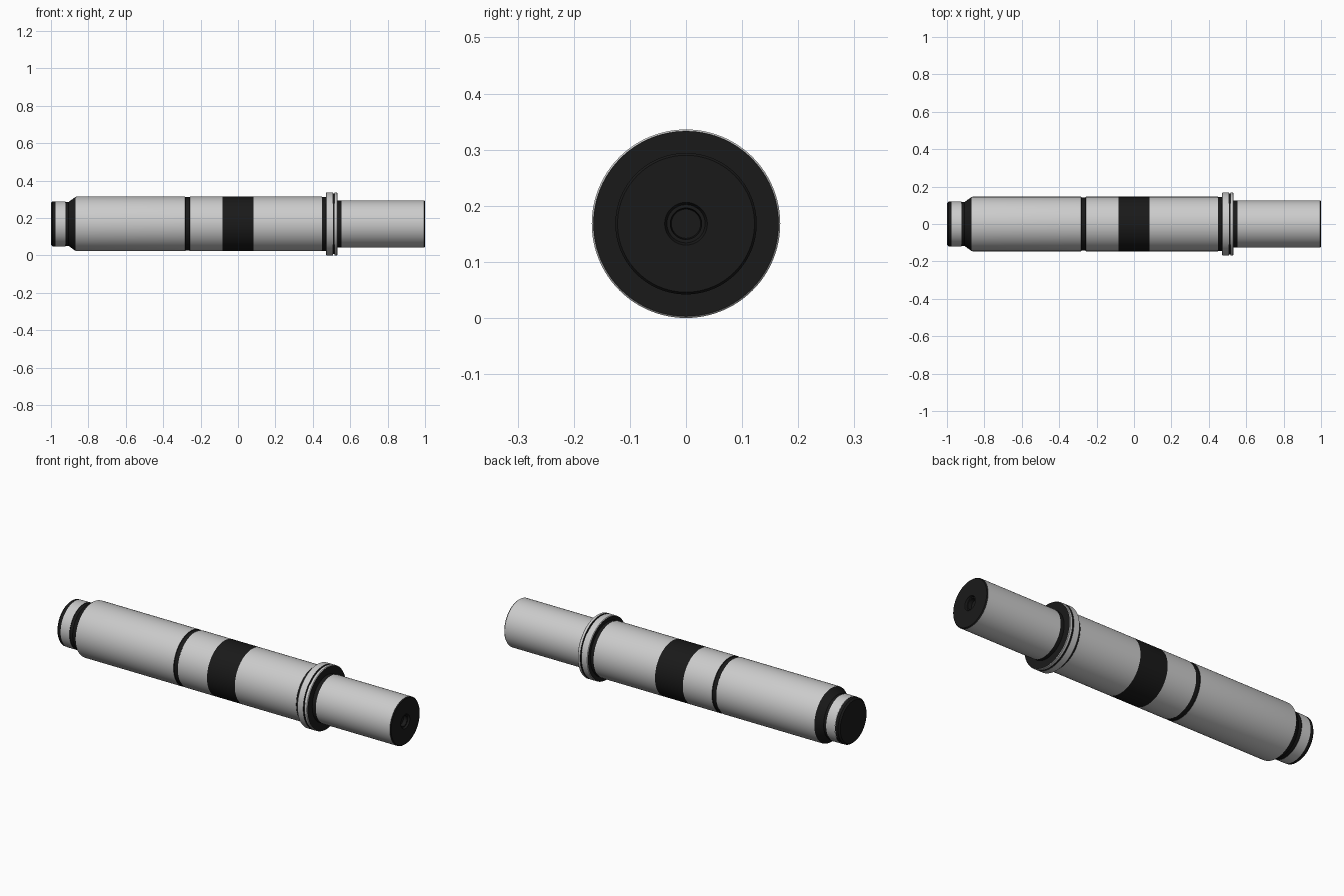
import bpy, bmesh, math

if "Cube" in bpy.data.objects:
    bpy.data.objects.remove(bpy.data.objects["Cube"])

AXIS_Z = 0.168
SEGMENTS = 96

black = bpy.data.materials.new("black")
black.diffuse_color = (0.01, 0.01, 0.01, 1)
black.use_nodes = True
black.node_tree.nodes["Principled BSDF"].inputs["Base Color"].default_value = black.diffuse_color


def lathe(name, profile, mat=None):
    """Revolve (x, radius) points, listed left to right, around the long axis."""
    bm = bmesh.new()
    rings = []
    for x, r in profile:
        rings.append([bm.verts.new((x, r * math.cos(a), AXIS_Z + r * math.sin(a)))
                      for a in (2 * math.pi * i / SEGMENTS for i in range(SEGMENTS))])
    for near, far in zip(rings, rings[1:]):
        for i in range(SEGMENTS):
            j = (i + 1) % SEGMENTS
            bm.faces.new((near[i], near[j], far[j], far[i]))
    bmesh.ops.remove_doubles(bm, verts=bm.verts, dist=1e-5)
    mesh = bpy.data.meshes.new(name)
    bm.to_mesh(mesh)
    bm.free()
    obj = bpy.data.objects.new(name, mesh)
    bpy.context.collection.objects.link(obj)
    if mat:
        mesh.materials.append(mat)
    bpy.ops.object.select_all(action='DESELECT')
    obj.select_set(True)
    bpy.context.view_layer.objects.active = obj
    bpy.ops.object.shade_smooth_by_angle(angle=math.radians(25))
    return obj


BODY, TIP, GRIP, FLANGE = 0.146, 0.121, 0.126, 0.168

# Left tip: end cap, collar and tapered shoulder
lathe("end_cap", [(-1, 0), (-1, 0.112), (-0.992, TIP - 0.001), (-0.975, TIP - 0.001)], black)
lathe("tip_collar", [(-0.975, TIP), (-0.922, TIP)])
lathe("tapered_shoulder", [(-0.922, TIP), (-0.922, 0.118), (-0.905, 0.118),
                           (-0.868, BODY - 0.001)], black)

# Main tube with its bands
lathe("rear_tube", [(-0.868, BODY - 0.001), (-0.862, BODY), (-0.283, BODY)])
lathe("narrow_band", [(-0.283, BODY), (-0.281, BODY - 0.003),
                      (-0.259, BODY - 0.003), (-0.257, BODY)], black)
lathe("middle_tube", [(-0.257, BODY), (-0.083, BODY)])
lathe("wide_band", [(-0.083, BODY), (0.083, BODY)], black)
lathe("front_tube", [(0.083, BODY), (0.45, BODY)])
lathe("flange_seat", [(0.45, BODY), (0.45, BODY - 0.002), (0.47, BODY - 0.002),
                      (0.47, FLANGE - 0.003)], black)

# Double flange with a dark groove between the rings
lathe("flange_ring_left", [(0.47, FLANGE - 0.003), (0.473, FLANGE), (0.507, FLANGE)])
lathe("flange_groove", [(0.507, FLANGE), (0.507, FLANGE - 0.006),
                        (0.515, FLANGE - 0.006), (0.515, FLANGE)], black)
lathe("flange_ring_right", [(0.515, FLANGE), (0.528, FLANGE), (0.531, FLANGE - 0.003)])
lathe("flange_face", [(0.531, FLANGE - 0.003), (0.531, GRIP - 0.001),
                      (0.553, GRIP - 0.001)], black)

# Narrow right shaft and its end face with a stepped centre hole
lathe("right_shaft", [(0.553, GRIP), (0.995, GRIP)])
lathe("shaft_end", [(0.995, GRIP), (1, 0.122), (1, 0.038), (0.99, 0.034),
                    (0.99, 0.028), (0.97, 0.026), (0.97, 0)], black)
